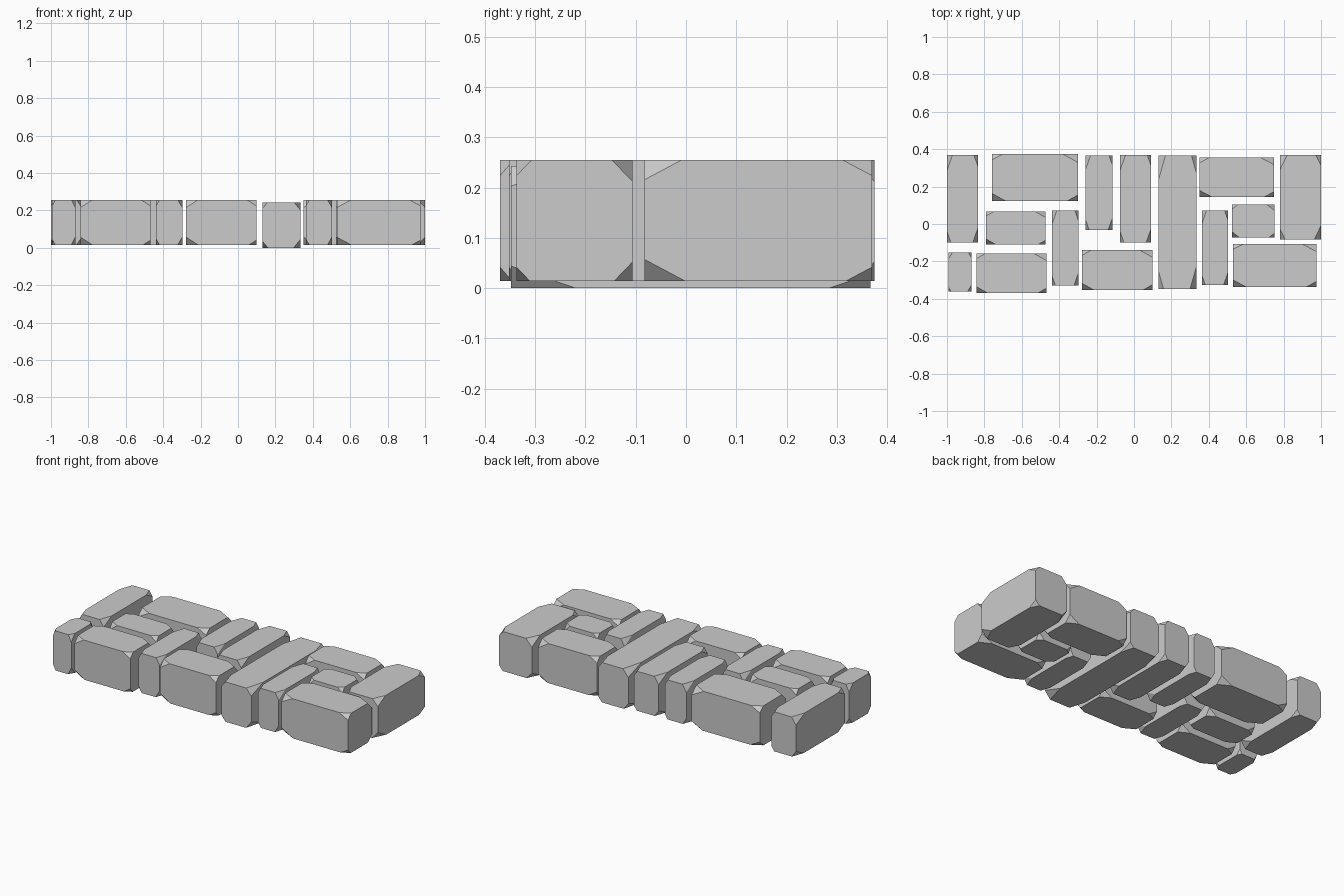
import bpy, bmesh
from mathutils import Matrix

if "Cube" in bpy.data.objects:
    bpy.data.objects.remove(bpy.data.objects["Cube"])

# Share of each edge cut away at every corner: (width, length, height) sign -> cut
CUTS = {(1, -1, -1): .18, (1, 1, -1): .115, (1, -1, 1): .165, (1, 1, 1): .13,
        (-1, -1, -1): .14, (-1, 1, -1): .16, (-1, -1, 1): .13, (-1, 1, 1): .18}


def paving_stone(name, x0, x1, y0, y1, z0=.014, z1=.255):
    """Block with chipped corners, its length along the longer side."""
    bm = bmesh.new()
    for corner, cut in CUTS.items():
        for axis in range(3):
            p = [s * .5 for s in corner]
            p[axis] -= corner[axis] * cut
            bm.verts.new(p)
    bmesh.ops.convex_hull(bm, input=bm.verts)
    bmesh.ops.dissolve_limit(bm, angle_limit=.01, verts=bm.verts, edges=bm.edges)
    if x1 - x0 > y1 - y0:
        bm.transform(Matrix.Rotation(-1.5707963, 4, 'Z'))
    bm.transform(Matrix.Diagonal((x1 - x0, y1 - y0, z1 - z0, 1)))
    bmesh.ops.recalc_face_normals(bm, faces=bm.faces)
    mesh = bpy.data.meshes.new(name)
    bm.to_mesh(mesh)
    bm.free()
    obj = bpy.data.objects.new(name, mesh)
    obj.location = ((x0 + x1) / 2, (y0 + y1) / 2, (z0 + z1) / 2)
    bpy.context.collection.objects.link(obj)


# Left group
paving_stone("stone_left_end", -1.0, -.835, -.10, .37)
paving_stone("stone_left_back", -.76, -.30, .122, .375)
paving_stone("stone_left_middle", -.79, -.473, -.11, .067)
paving_stone("stone_left_small", -.993, -.87, -.362, -.152)
paving_stone("stone_left_front", -.843, -.467, -.37, -.158)
paving_stone("stone_left_upright", -.438, -.298, -.33, .072)

# Centre group
paving_stone("stone_centre_back_a", -.258, -.115, -.032, .366)
paving_stone("stone_centre_back_b", -.075, .092, -.10, .37)
paving_stone("stone_centre_front", -.278, .099, -.352, -.14)
paving_stone("stone_centre_long", .132, .333, -.348, .367, 0, .243)

# Right group
paving_stone("stone_right_back", .351, .748, .145, .355)
paving_stone("stone_right_small", .525, .752, -.071, .103)
paving_stone("stone_right_upright", .363, .502, -.326, .073)
paving_stone("stone_right_front", .528, .977, -.337, -.106)
paving_stone("stone_right_end", .78, 1.0, -.083, .37)
